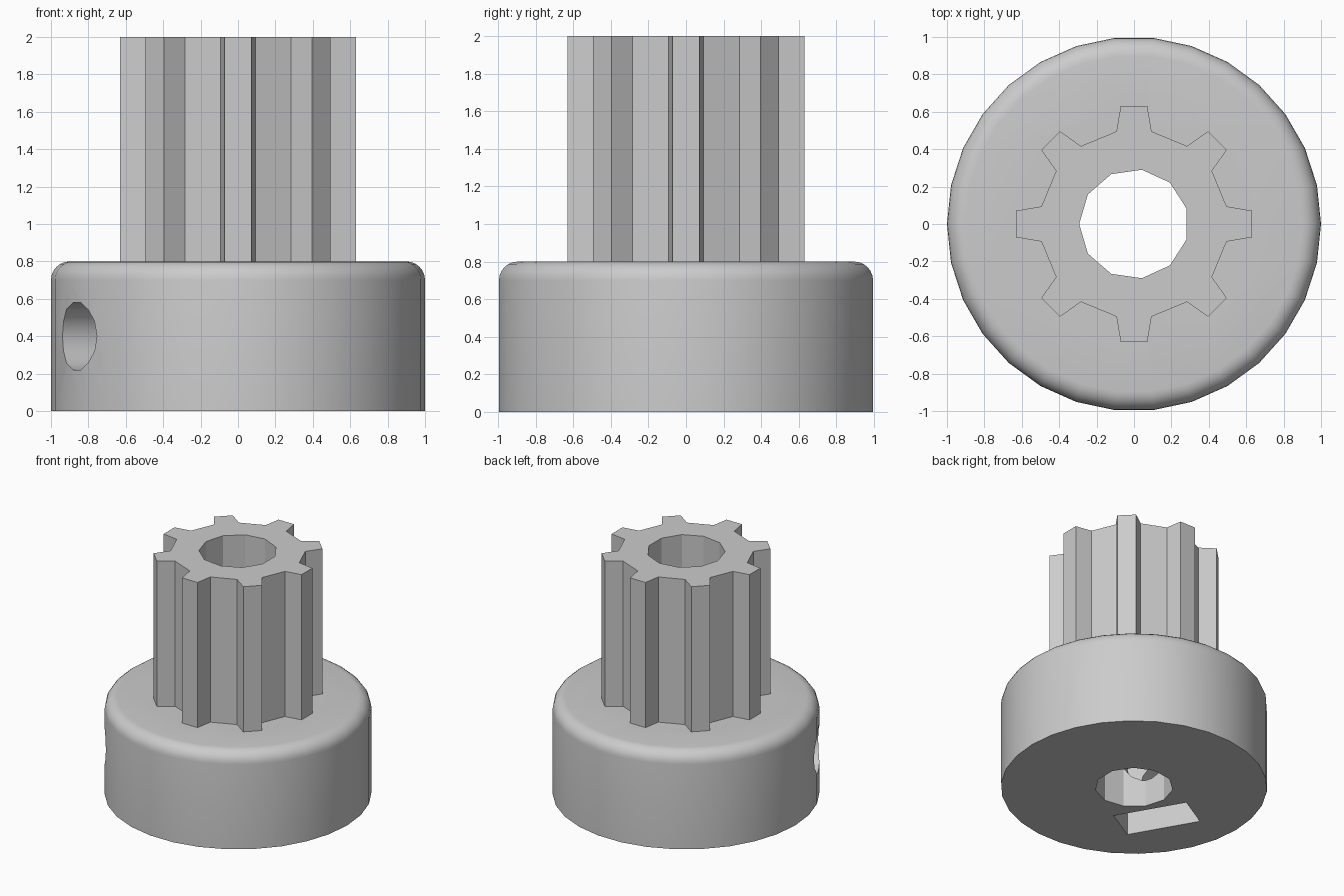
import bpy, bmesh
from math import sin, cos, pi, radians
from mathutils import Matrix, Vector

cube = bpy.data.objects.get("Cube")
if cube:
    bpy.data.objects.remove(cube, do_unlink=True)

BASE_H, TOP, FILLET = 0.8, 2.0, 0.1
SCREW_Z, SCREW_ANGLE = 0.4, radians(210)

grey = bpy.data.materials.new("light_grey")
grey.use_nodes = True
colour = (0.6, 0.6, 0.6, 1)
grey.diffuse_color = colour
grey.node_tree.nodes["Principled BSDF"].inputs["Base Color"].default_value = colour


def make_object(name, bm):
    bmesh.ops.recalc_face_normals(bm, faces=bm.faces)
    mesh = bpy.data.meshes.new(name)
    bm.to_mesh(mesh)
    bm.free()
    mesh.materials.append(grey)
    obj = bpy.data.objects.new(name, mesh)
    bpy.context.collection.objects.link(obj)
    return obj


def loft(name, rings):
    """Bridge equal-sized rings of points and cap both ends."""
    bm = bmesh.new()
    loops = [[bm.verts.new(p) for p in ring] for ring in rings]
    n = len(loops[0])
    for a, b in zip(loops, loops[1:]):
        for i in range(n):
            j = (i + 1) % n
            bm.faces.new((a[i], a[j], b[j], b[i]))
    bm.faces.new(loops[0][::-1])
    bm.faces.new(loops[-1])
    return make_object(name, bm)


def circle(sides, radius, start=0.0):
    return [(radius * cos(start + 2 * pi * i / sides),
             radius * sin(start + 2 * pi * i / sides)) for i in range(sides)]


def prism(name, outline, low, high):
    return loft(name, [[(x, y, z) for x, y in outline] for z in (low, high)])


def boolean(target, tool, operation):
    mod = target.modifiers.new(tool.name, 'BOOLEAN')
    mod.operation, mod.solver, mod.object = operation, 'EXACT', tool
    bpy.context.view_layer.objects.active = target
    bpy.ops.object.modifier_apply(modifier=mod.name)
    bpy.data.objects.remove(tool, do_unlink=True)


# Round hub with a filleted upper rim
profile = [(1.0, 0.0)]
for k in range(7):
    a = k / 6 * pi / 2
    profile.append((1 - FILLET + FILLET * cos(a), BASE_H - FILLET + FILLET * sin(a)))
pulley = loft("toothed_pulley",
              [[(x, y, z) for x, y in circle(30, r)] for r, z in profile])

# Eight-toothed drum
tooth = [(0.495, -0.094), (0.63, -0.071), (0.63, 0.071), (0.495, 0.094)]
outline = []
for i in range(8):
    turn = Matrix.Rotation(i * pi / 4, 2)
    outline += [tuple(turn @ Vector(p)) for p in tooth]
boolean(pulley, prism("drum", outline, BASE_H - 0.2, TOP), 'UNION')

# Shaft bore
boolean(pulley, prism("bore", circle(11, 0.293, pi), -0.2, TOP + 0.2), 'DIFFERENCE')

# Nut pocket, open below and pointed above
half = 0.29
peak = half / cos(pi / 6)
pocket = [(-half, -0.2), (half, -0.2), (half, SCREW_Z + peak / 2),
          (0, SCREW_Z + peak), (-half, SCREW_Z + peak / 2)]
nut = loft("nut_pocket", [[(x, y, z) for y, z in pocket] for x in (0.35, 0.65)])
nut.data.transform(Matrix.Rotation(SCREW_ANGLE, 4, 'Z'))
boolean(pulley, nut, 'DIFFERENCE')

# Radial set screw hole
screw = loft("screw_hole", [[(x, y, SCREW_Z + z) for y, z in circle(14, 0.184)]
                            for x in (0.02, 1.2)])
screw.data.transform(Matrix.Rotation(SCREW_ANGLE, 4, 'Z'))
boolean(pulley, screw, 'DIFFERENCE')

# Smooth rim and screw hole, crisp teeth and bore
bpy.ops.object.select_all(action='DESELECT')
pulley.select_set(True)
bpy.context.view_layer.objects.active = pulley
bpy.ops.object.shade_smooth_by_angle(angle=radians(28))
